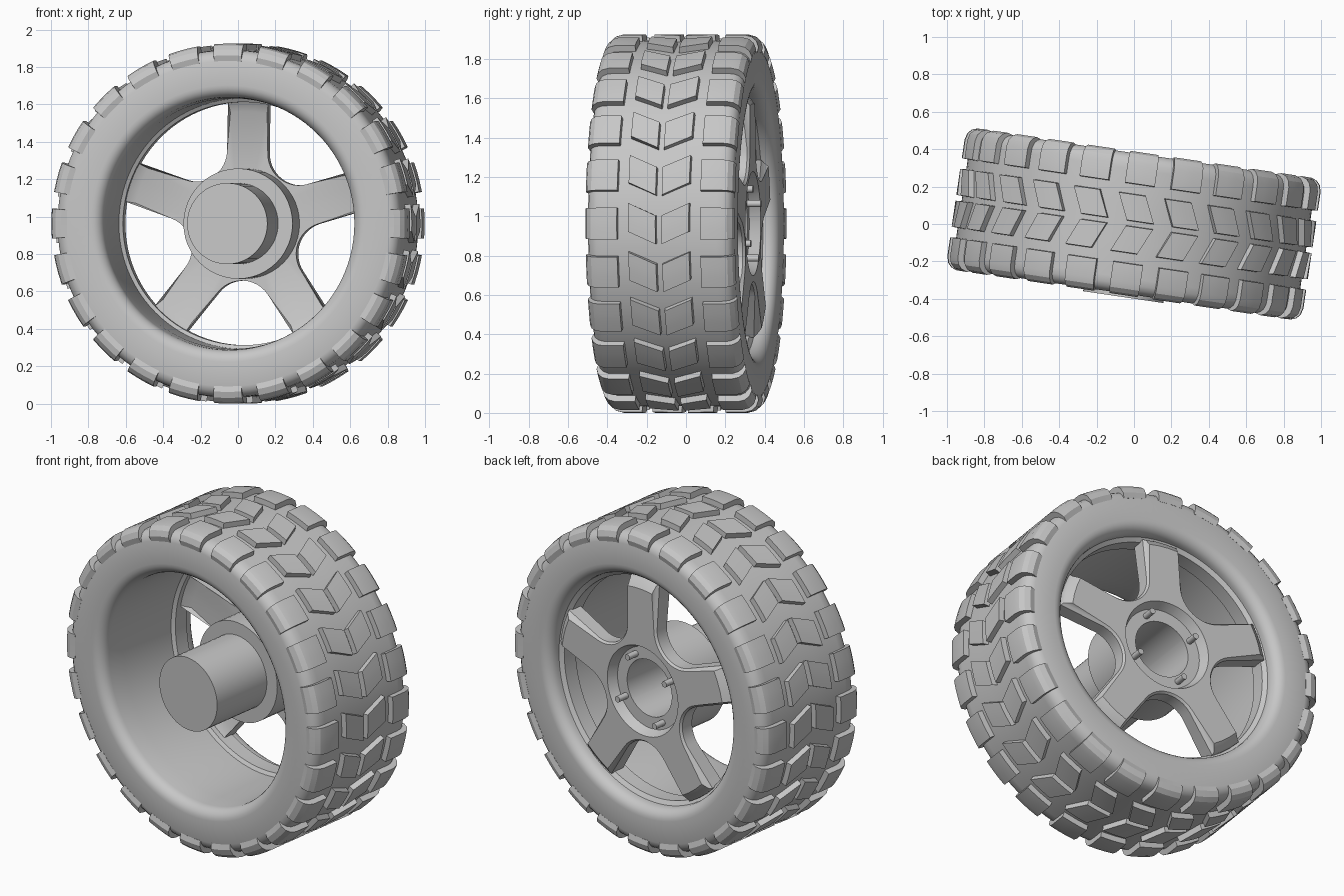
import bpy, bmesh
from math import sin, cos, pi, radians, hypot, atan2
from mathutils import Vector

cube = bpy.data.objects.get("Cube")
if cube:
    bpy.data.objects.remove(cube)

R = 0.9625            # outer tread radius
BASE = 0.93           # tyre carcass radius
COUNT = 24            # tread blocks per row

grey = bpy.data.materials.new("grey")
grey.use_nodes = True
colour = (0.57, 0.57, 0.57, 1)
grey.diffuse_color = colour
grey.node_tree.nodes["Principled BSDF"].inputs["Base Color"].default_value = colour


def point(r, a, y):
    """Polar point around the axle, which runs along y."""
    return Vector((r * sin(a), y, r * cos(a)))


def finish(name, bm, angle=35):
    """Turn a bmesh into an object set at the wheel's place and yaw."""
    bmesh.ops.remove_doubles(bm, verts=bm.verts, dist=0.0002)
    bmesh.ops.recalc_face_normals(bm, faces=bm.faces)
    mesh = bpy.data.meshes.new(name)
    bm.to_mesh(mesh)
    bm.free()
    mesh.materials.append(grey)
    obj = bpy.data.objects.new(name, mesh)
    bpy.context.collection.objects.link(obj)
    obj.location.z = R
    obj.rotation_euler.z = radians(-8.4)
    bpy.ops.object.select_all(action='DESELECT')
    obj.select_set(True)
    bpy.context.view_layer.objects.active = obj
    bpy.ops.object.shade_smooth_by_angle(angle=radians(angle))
    return obj


def loft(bm, loops, closed=False, caps=False):
    """Skin closed loops of polar points with quads."""
    rings = [[bm.verts.new(point(*p)) for p in loop] for loop in loops]
    n = len(rings[0])
    pairs = list(zip(rings, rings[1:]))
    if closed:
        pairs.append((rings[-1], rings[0]))
    for lo, hi in pairs:
        for i in range(n):
            j = (i + 1) % n
            bm.faces.new((lo[i], lo[j], hi[j], hi[i]))
    if caps:
        bm.faces.new(rings[0])
        bm.faces.new(rings[-1])


def lathe(name, profile, closed=False, steps=96):
    bm = bmesh.new()
    angles = [2 * pi * i / steps for i in range(steps)]
    loft(bm, [[(r, a, y) for a in angles] for r, y in profile], closed)
    return finish(name, bm)


# Tyre: half profile from the inner bore to the tread, mirrored across the middle
lip = [(0.74 - 0.065 * sin(t), 0.31 + 0.065 * cos(t))
       for t in [pi / 2 * i / 6 for i in range(6, -1, -1)]]
half = [(0.67, 0.2)] + lip + [(0.87, 0.375), (0.895, 0.367), (0.915, 0.35),
                              (0.927, 0.325), (BASE, 0.29), (BASE, 0.1)]
tyre = half + [(r, -y) for r, y in reversed(half)]
lathe("tyre", tyre, closed=True)

# Ledge inside the rim that carries the spokes
lathe("rim_ledge", [(0.68, 0.17), (0.65, 0.19), (0.65, 0.28), (0.68, 0.3)], closed=True)


def tread_row(name, section, half_width, slant):
    """Ring of raised blocks swept from one cross-section."""
    bm = bmesh.new()
    mid = (abs(section[0][1]) + abs(section[-1][1])) / 2
    for k in range(COUNT):
        a0 = 2 * pi * k / COUNT
        loops = []
        for s in (-1, -0.33, 0.33, 1):
            loops.append([(r, a0 + s * half_width - slant * (abs(y) - mid), y)
                          for r, y in section])
        loft(bm, loops, caps=True)
    finish(name, bm, 25)


# Tread: slanted inner blocks and shoulder blocks that wrap over the edge
inner = [(0.91, 0.012), (R, 0.016), (R, 0.156), (0.91, 0.16)]
shoulder = [(0.91, 0.21), (R, 0.214), (R, 0.315), (0.953, 0.35),
            (0.932, 0.373), (0.9, 0.384), (0.87, 0.376), (0.88, 0.34)]
for side, label in ((-1, "front"), (1, "back")):
    tread_row(label + "_inner_tread", [(r, y * side) for r, y in inner], 0.076, 0.47)
    tread_row(label + "_shoulder_tread", [(r, y * side) for r, y in shoulder], 0.084, 0)


# Five-spoke star outline in polar form, with round fillets between spokes
def star(width, tip, valley):
    s = sin(pi / 5)
    d = (valley - width) / (1 - s)
    fillet = d - valley
    outline = []
    for k in range(5):
        base = radians(2) + 2 * pi * k / 5
        edge = atan2(width, tip)
        outline += [(tip, base + edge * t) for t in (-1, -0.33, 0.33, 1)]
        for i in range(13):
            t = -1 + i / 6
            u = t * (pi / 2 - pi / 5)
            x, z = d - fillet * cos(u), fillet * sin(u)
            outline.append((hypot(x, z), base + pi / 5 + atan2(z, x)))
    return outline


outer = star(0.11, 0.658, 0.305)
chamfer = star(0.098, 0.65, 0.295)


def ring(r, y):
    return [(r, a, y) for _, a in outer]


# Spoke star, dished hub and hollow bore in one skin
spokes = bmesh.new()
loft(spokes, [
    ring(0.2, 0.255),
    [(min(r, 0.6), a, 0.255) for r, a in outer],
    [(r, a, 0.255 - (0.04 if r > 0.6 else 0)) for r, a in outer],
    [(r, a, 0.332 - (0.03 if r > 0.6 else 0)) for r, a in outer],
    [(r, a, 0.345 - (0.03 if r > 0.6 else 0)) for r, a in chamfer],
    [(min(r, 0.61), a, 0.345) for r, a in chamfer],
    ring(0.265, 0.345), ring(0.24, 0.29), ring(0.168, 0.29),
    ring(0.168, -0.37), ring(0, -0.37)])
finish("spokes_and_hub", spokes)

# Hub drum and the axle stub that pokes out of the front
lathe("hub_drum", [(0.2, 0), (0.295, 0), (0.295, 0.27)], steps=48)
lathe("axle_stub", [(0, -0.395), (0.217, -0.395), (0.217, 0.1)], steps=48)

# Wheel studs standing on the dish floor
studs = bmesh.new()
for k in range(4):
    centre = point(0.203, radians(30 + 90 * k), 0)
    circle = [centre + point(0.018, 2 * pi * i / 12, 0) for i in range(12)]
    lower = [studs.verts.new(c + Vector((0, 0.28, 0))) for c in circle]
    upper = [studs.verts.new(c + Vector((0, 0.36, 0))) for c in circle]
    studs.faces.new(upper)
    for i in range(12):
        j = (i + 1) % 12
        studs.faces.new((lower[i], lower[j], upper[j], upper[i]))
finish("wheel_studs", studs)
